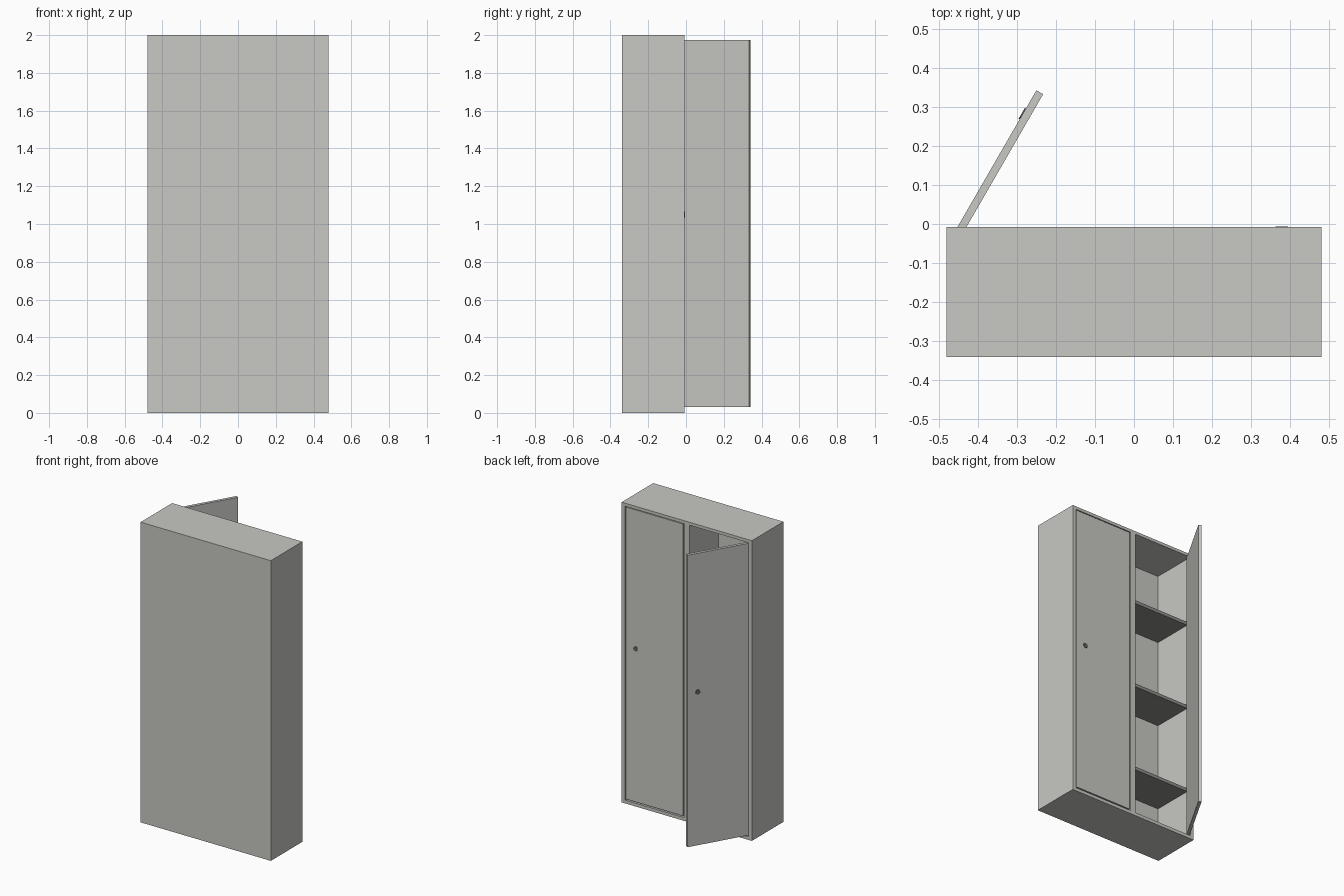
import bpy, bmesh, math
from mathutils import Matrix, Vector

if "Cube" in bpy.data.objects:
    bpy.data.objects.remove(bpy.data.objects["Cube"])


def material(name, rgb):
    m = bpy.data.materials.new(name)
    m.diffuse_color = (*rgb, 1)
    m.use_nodes = True
    m.node_tree.nodes["Principled BSDF"].inputs["Base Color"].default_value = m.diffuse_color
    return m


GREY = material("light warm grey", (0.58, 0.58, 0.55))
SHELF = material("mid grey", (0.27, 0.27, 0.26))
DARK = material("dark grey", (0.12, 0.12, 0.12))


def add_object(name, bm, mat):
    me = bpy.data.meshes.new(name)
    bm.to_mesh(me)
    bm.free()
    me.materials.append(mat)
    ob = bpy.data.objects.new(name, me)
    bpy.context.collection.objects.link(ob)
    return ob


def box(bm, x0, x1, y0, y1, z0, z1):
    c = Vector(((x0 + x1) / 2, (y0 + y1) / 2, (z0 + z1) / 2))
    s = Matrix.Diagonal((x1 - x0, y1 - y0, z1 - z0, 1))
    bmesh.ops.create_cube(bm, size=1, matrix=Matrix.Translation(c) @ s)


def box_object(name, dims, mat):
    bm = bmesh.new()
    box(bm, *dims)
    return add_object(name, bm, mat)


# Overall cabinet dimensions; doors are on the +y side
X, Y0, Y1 = 0.48, -0.34, -0.008
WALL, BACK, FLOOR, CEIL = 0.025, -0.315, 0.022, 1.98

# Cabinet body: solid block with two compartments cut by inset and extrusion-free panels
box_object("back_panel", (-X, X, Y0, BACK, 0, 2), GREY)
box_object("top_panel", (-X, X, BACK, Y1, CEIL, 2), GREY)
box_object("bottom_panel", (-X, X, BACK, Y1, 0, FLOOR), GREY)
for side, name in ((-1, "left_side"), (1, "right_side")):
    xs = sorted((side * X, side * (X - WALL)))
    box_object(name, (*xs, BACK, Y1, FLOOR, CEIL), GREY)
box_object("partition", (-0.02, 0.02, BACK, Y1, FLOOR, CEIL), GREY)

# Shelves in both compartments
for x0, x1 in ((-X + WALL, -0.02), (0.02, X - WALL)):
    for z in (0.345, 0.93, 1.515):
        box_object("shelf", (x0, x1, BACK, Y1 - 0.03, z, z + 0.022), SHELF)


# Door with a flat round lock plate; local origin is the outer hinge corner
def door(name, width, hinge, angle):
    place = Matrix.Translation(hinge) @ Matrix.Rotation(angle, 4, 'Z')
    ob = box_object(name, (0, width, -0.02, 0, 0.03, 1.975), GREY)
    ob.matrix_world = place
    bm = bmesh.new()
    spot = Matrix.Translation((width - 0.07, 0.001, 1.05)) @ Matrix.Rotation(math.pi / 2, 4, 'X')
    bmesh.ops.create_cone(bm, cap_ends=True, segments=20, radius1=0.016,
                          radius2=0.016, depth=0.004, matrix=spot)
    lock = add_object(name + "_lock", bm, DARK)
    lock.matrix_world = place


door("closed_door", 0.418, (0.03, Y1 - 0.001, 0), 0)
door("open_door", 0.415, (-0.4575, -0.017, 0), math.radians(60))
